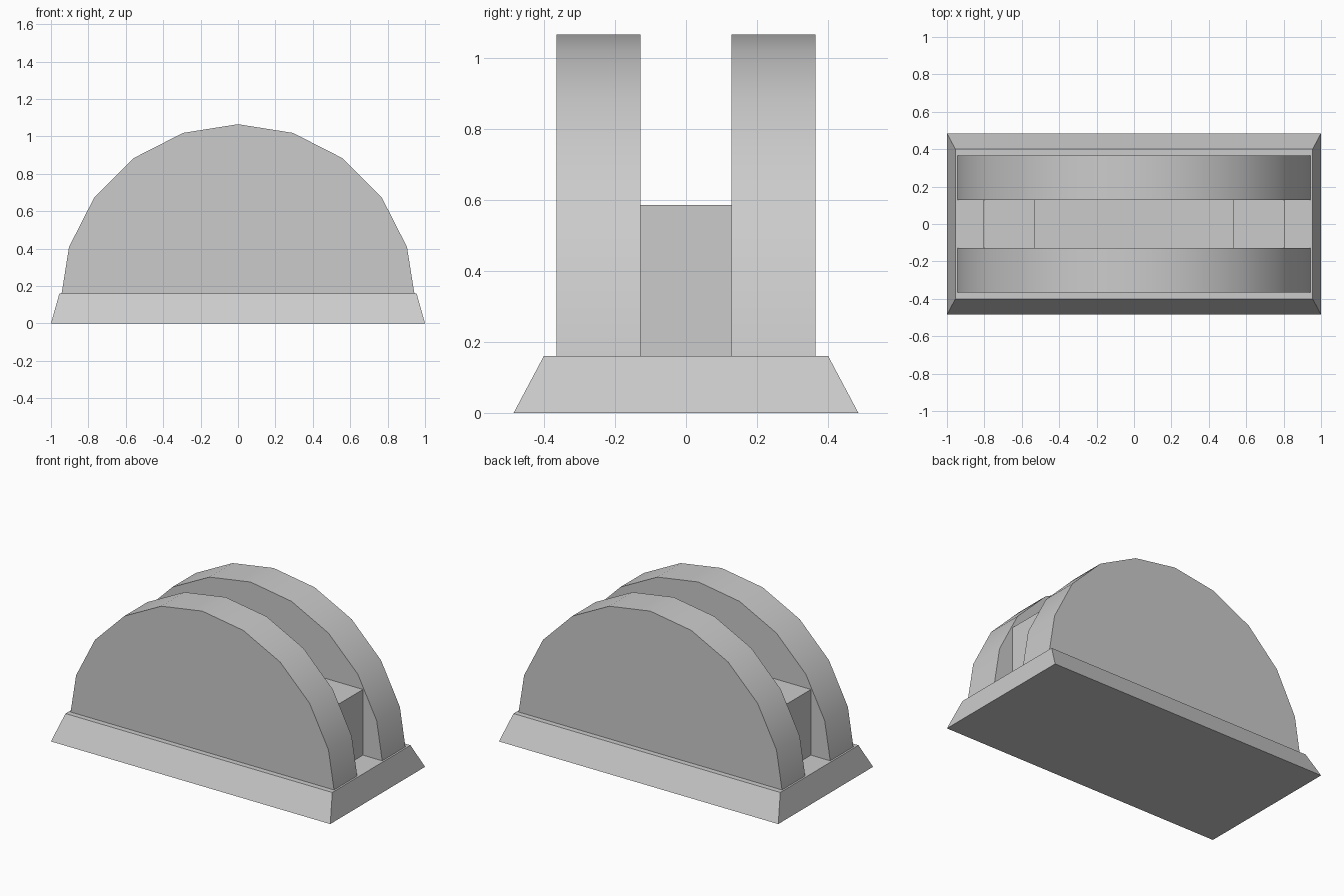
import bpy, bmesh, math

if "Cube" in bpy.data.objects:
    bpy.data.objects.remove(bpy.data.objects["Cube"])

BASE_TOP = 0.16
GAP = 0.128          # half the gap between the two cheeks


def make_object(name, bm):
    bmesh.ops.recalc_face_normals(bm, faces=bm.faces[:])
    mesh = bpy.data.meshes.new(name)
    bm.to_mesh(mesh)
    bm.free()
    obj = bpy.data.objects.new(name, mesh)
    bpy.context.collection.objects.link(obj)
    return obj


def box(name, x0, x1, y0, y1, z0, z1, top_scale=(1, 1)):
    bm = bmesh.new()
    bmesh.ops.create_cube(bm, size=1)
    for v in bm.verts:
        sx, sy = top_scale if v.co.z > 0 else (1, 1)
        v.co = ((x0 + x1) / 2 + v.co.x * (x1 - x0) * sx,
                (y0 + y1) / 2 + v.co.y * (y1 - y0) * sy,
                z0 if v.co.z < 0 else z1)
    return make_object(name, bm)


def cheek(name, y0, y1):
    # upper half of a 20-sided disc, trimmed flush with the base top
    radius, centre_z = 0.95, 0.115
    pts = [(radius * math.cos(math.radians(18 * i)),
            centre_z + radius * math.sin(math.radians(18 * i))) for i in range(1, 10)]
    pts = [(0.943, BASE_TOP)] + pts + [(-0.943, BASE_TOP)]
    bm = bmesh.new()
    face = bm.faces.new([bm.verts.new((x, y0, z)) for x, z in pts])
    ext = bmesh.ops.extrude_face_region(bm, geom=[face], use_keep_orig=True)
    new_verts = [g for g in ext["geom"] if isinstance(g, bmesh.types.BMVert)]
    bmesh.ops.translate(bm, verts=new_verts, vec=(0, y1 - y0, 0))
    obj = make_object(name, bm)
    bpy.ops.object.select_all(action='DESELECT')
    obj.select_set(True)
    bpy.context.view_layer.objects.active = obj
    bpy.ops.object.shade_smooth_by_angle(angle=math.radians(30))
    return obj


# Tapered base
box("base", -1, 1, -0.485, 0.485, 0, BASE_TOP, top_scale=(0.955, 0.4 / 0.485))

# Rounded cheeks at front and back
cheek("front_cheek", -0.365, -GAP)
cheek("back_cheek", GAP, 0.365)

# Spacer blocks between the cheeks
for name, x0, x1 in (("left_spacer", -0.805, -0.533), ("right_spacer", 0.533, 0.805)):
    box(name, x0, x1, -GAP, GAP, BASE_TOP, 0.585)
